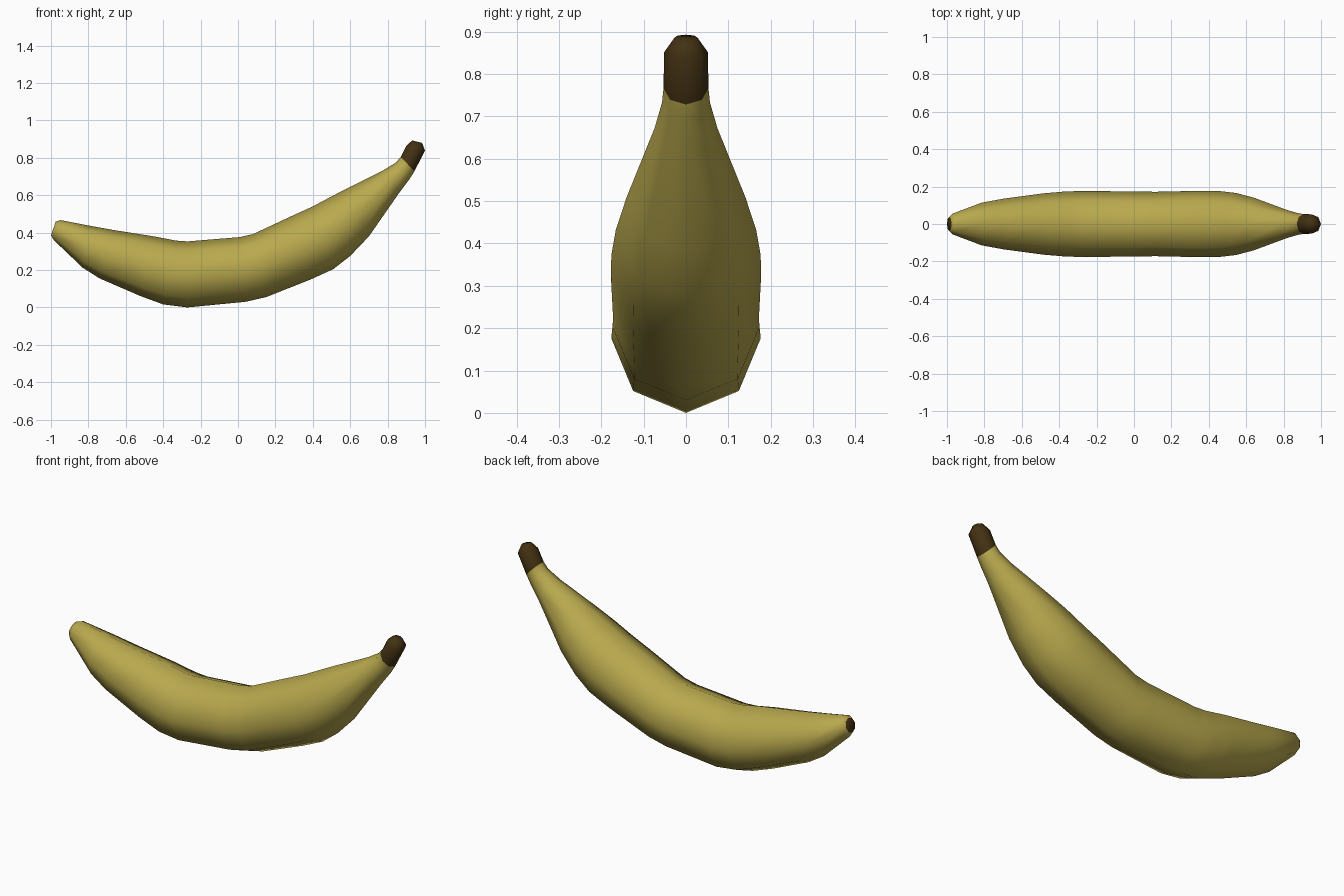
import bpy
import bmesh
import math
from mathutils import Vector

default_cube = bpy.data.objects.get("Cube")
if default_cube:
    bpy.data.objects.remove(default_cube, do_unlink=True)

SIDES = 8


def make_material(name, color):
    material = bpy.data.materials.new(name)
    material.use_nodes = True
    material.diffuse_color = (*color, 1)
    shader = material.node_tree.nodes["Principled BSDF"]
    shader.inputs["Base Color"].default_value = (*color, 1)
    shader.inputs["Roughness"].default_value = 0.6
    return material


def add_ring(bm, inner, outer):
    """Add an octagonal ring whose diameter joins the inner and outer curve."""
    inner = Vector((inner[0], 0, inner[1]))
    outer = Vector((outer[0], 0, outer[1]))
    center = (inner + outer) / 2
    across = (inner - outer) / 2
    sideways = Vector((0, across.length, 0))
    ring = []
    for i in range(SIDES):
        angle = math.tau * i / SIDES
        ring.append(bm.verts.new(center + across * math.cos(angle) + sideways * math.sin(angle)))
    return ring


# Cross-sections from blossom tip to stem: inner curve point, outer curve point
sections = [
    ((-.975, .458), (-1, .385)),
    ((-.95, .467), (-.985, .36)),
    ((-.80, .438), (-.83, .212)),
    ((-.66, .413), (-.74, .155)),
    ((-.45, .38), (-.52, .06)),
    ((-.33, .357), (-.40, .016)),
    ((-.27, .353), (-.27, 0)),
    ((.01, .376), (.04, .03)),
    ((.08, .392), (.15, .055)),
    ((.29, .49), (.39, .15)),
    ((.40, .54), (.51, .205)),
    ((.49, .588), (.60, .275)),
    ((.58, .635), (.70, .38)),
    ((.78, .735), (.86, .61)),
    ((.845, .775), (.92, .69)),
    ((.87, .805), (.943, .728)),
    ((.90, .865), (1, .838)),
    ((.932, .893), (.984, .88)),
]
PEEL, BROWN = 0, 1
stem_start = len(sections) - 3

# Curved fruit body with stem
bm = bmesh.new()
rings = [add_ring(bm, inner, outer) for inner, outer in sections]
for index, (ring, following) in enumerate(zip(rings, rings[1:])):
    for i in range(SIDES):
        j = (i + 1) % SIDES
        face = bm.faces.new((ring[i], ring[j], following[j], following[i]))
        face.material_index = BROWN if index >= stem_start else PEEL

# Brown blossom tip and stem end
for ring in (rings[0], rings[-1]):
    bm.faces.new(ring).material_index = BROWN

for face in bm.faces:
    face.smooth = True
bmesh.ops.recalc_face_normals(bm, faces=bm.faces[:])

mesh = bpy.data.meshes.new("banana")
bm.to_mesh(mesh)
bm.free()
mesh.materials.append(make_material("yellow peel", (.48, .395, .075)))
mesh.materials.append(make_material("dark brown", (.055, .03, .006)))
banana = bpy.data.objects.new("banana", mesh)
bpy.context.collection.objects.link(banana)
